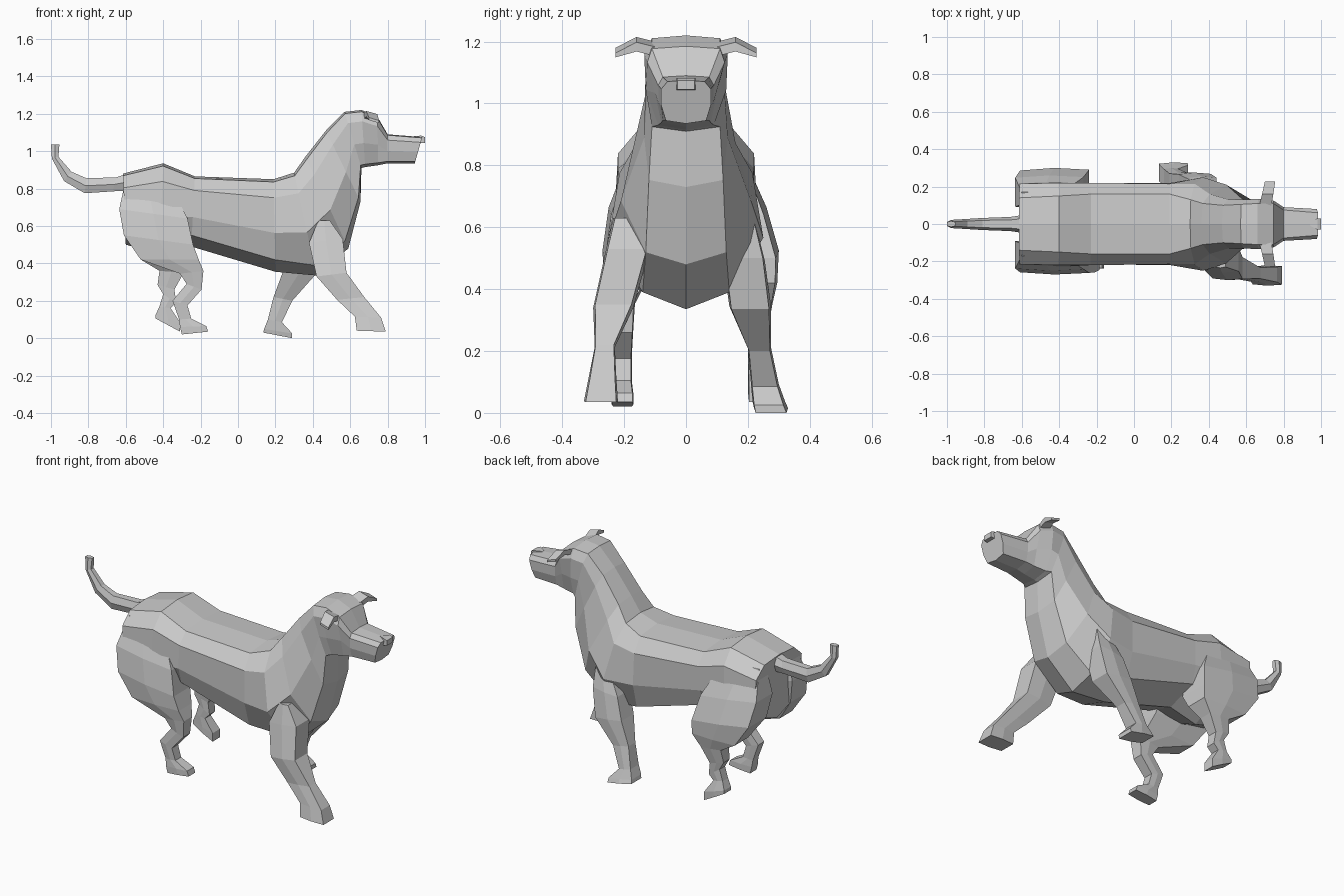
import bpy, bmesh


def loft(name, rings):
    """Skin a list of equally sized point rings and cap both ends."""
    bm = bmesh.new()
    loops = [[bm.verts.new(p) for p in ring] for ring in rings]
    n = len(rings[0])
    for a, b in zip(loops, loops[1:]):
        for i in range(n):
            j = (i + 1) % n
            bm.faces.new((a[i], a[j], b[j], b[i]))
    bm.faces.new(loops[0])
    bm.faces.new(loops[-1])
    bmesh.ops.recalc_face_normals(bm, faces=bm.faces)
    mesh = bpy.data.meshes.new(name)
    bm.to_mesh(mesh)
    bm.free()
    obj = bpy.data.objects.new(name, mesh)
    bpy.context.collection.objects.link(obj)
    return obj


def body_ring(xt, zt, xb, zb, edge, *widths):
    """Symmetric section from top to bottom point; edge is the height of the belly crease."""
    def at(t, y):
        return (xt + (xb - xt) * t, y, zt + (zb - zt) * t)
    side = list(zip((0.03, 0.2, 0.58, edge), widths))
    return ([at(0, 0)] + [at(t, w) for t, w in side] + [at(1, 0)]
            + [at(t, -w) for t, w in reversed(side)])


def leg_ring(side, xf, zf, xr, zr, yi, yo):
    """Six-sided section between a front and a rear point, inner and outer y."""
    def at(t, u):
        return (xf + (xr - xf) * t, side * (yi + (yo - yi) * u), zf + (zr - zf) * t)
    return [at(0, 0.05), at(0, 0.95), at(0.5, 1), at(1, 0.93), at(1, 0.07), at(0.5, 0)]


# Torso, neck, head and muzzle in one skin
loft("body_and_head", [body_ring(*r) for r in (
    (-.615, .88, -.60, .50, .88, .14, .215, .22, .13),
    (-.40, .935, -.42, .45, .86, .15, .22, .23, .15),
    (-.23, .865, -.25, .49, .84, .16, .22, .215, .18),
    (.19, .85, .20, .355, .87, .16, .215, .22, .18),
    (.30, .885, .42, .335, .90, .13, .215, .25, .14),
    (.36, .97, .59, .48, .92, .11, .16, .21, .13),
    (.47, 1.11, .655, .73, .94, .10, .13, .135, .12),
    (.57, 1.21, .66, .91, .95, .105, .13, .125, .11),
    (.66, 1.22, .68, .915, .95, .11, .135, .13, .09),
    (.745, 1.185, .75, .925, .95, .11, .125, .10, .08),
    (.80, 1.09, .80, .935, .93, .075, .09, .088, .075),
    (.985, 1.075, .945, .935, .93, .06, .08, .08, .065))])

# Hind legs: right one under the body, left one pushed back
loft("hind_leg_right", [leg_ring(-1, *r) for r in (
    (-.38, .86, -.60, .85, .10, .175),
    (-.27, .64, -.635, .69, .08, .25),
    (-.24, .50, -.61, .55, .10, .27),
    (-.21, .42, -.52, .42, .13, .265),
    (-.185, .36, -.31, .345, .165, .25),
    (-.195, .26, -.275, .29, .17, .24),
    (-.27, .175, -.35, .20, .175, .24),
    (-.25, .105, -.315, .10, .175, .235),
    (-.17, .065, -.31, .06, .17, .24),
    (-.16, .035, -.30, .02, .17, .24))])
loft("hind_leg_left", [leg_ring(1, *r) for r in (
    (-.38, .86, -.60, .85, .10, .175),
    (-.27, .64, -.635, .69, .08, .26),
    (-.24, .50, -.61, .55, .10, .30),
    (-.24, .42, -.52, .42, .15, .295),
    (-.29, .35, -.42, .36, .19, .28),
    (-.34, .26, -.43, .285, .20, .265),
    (-.33, .19, -.40, .235, .20, .26),
    (-.36, .16, -.42, .17, .20, .26),
    (-.31, .085, -.44, .125, .20, .275),
    (-.31, .035, -.44, .105, .20, .275))])

# Front legs: right one reaching forward, left one trailing
loft("front_leg_right", [leg_ring(-1, *r) for r in (
    (.49, .63, .43, .63, .12, .235),
    (.56, .53, .38, .51, .12, .26),
    (.58, .35, .42, .33, .17, .30),
    (.675, .22, .53, .205, .23, .295),
    (.765, .11, .625, .115, .225, .315),
    (.79, .035, .635, .04, .22, .33))])
loft("front_leg_left", [leg_ring(1, *r) for r in (
    (.44, .64, .36, .62, .12, .22),
    (.44, .50, .28, .48, .12, .255),
    (.41, .335, .24, .355, .14, .275),
    (.29, .20, .19, .22, .20, .275),
    (.235, .085, .16, .10, .21, .30),
    (.29, .025, .14, .05, .215, .32),
    (.29, .0, .135, .03, .22, .33))])

# Tail, curling up at the tip: x and z of top and bottom edges, half width
tail = ((-.58, .885, -.58, .79, .05), (-.65, .86, -.67, .785, .038),
        (-.81, .855, -.82, .775, .032), (-.89, .89, -.93, .84, .026),
        (-.96, .97, -.995, .96, .022), (-.955, 1.035, -1.0, 1.035, .016))
loft("tail", [[(xt, -w * .6, zt), (xt, w * .6, zt), ((xt + xb) / 2, w, (zt + zb) / 2),
               (xb, w * .6, zb), (xb, -w * .6, zb), ((xt + xb) / 2, -w, (zt + zb) / 2)]
              for xt, zt, xb, zb, w in tail])

# Folded ears, mirrored: rear x, front x, y, z, thickness
ear = ((.67, .735, .10, 1.195, .03), (.685, .745, .16, 1.21, .03),
       (.70, .755, .228, 1.175, .014))
for side, label in ((1, "left"), (-1, "right")):
    loft("ear_" + label, [[(x0, side * y, z + .005), (x1, side * y, z - .012),
                           (x1, side * y, z - .012 - t), (x0, side * y, z + .005 - t)]
                          for x0, x1, y, z, t in ear])

# Nose wedge on the muzzle tip
loft("nose", [[(x, -w, z), (x, w, z), (x, w, z - h), (x, -w, z - h)]
              for x, w, z, h in ((.94, .008, 1.08, .02), (.98, .03, 1.083, .04),
                                 (1.0, .028, 1.075, .03))])
